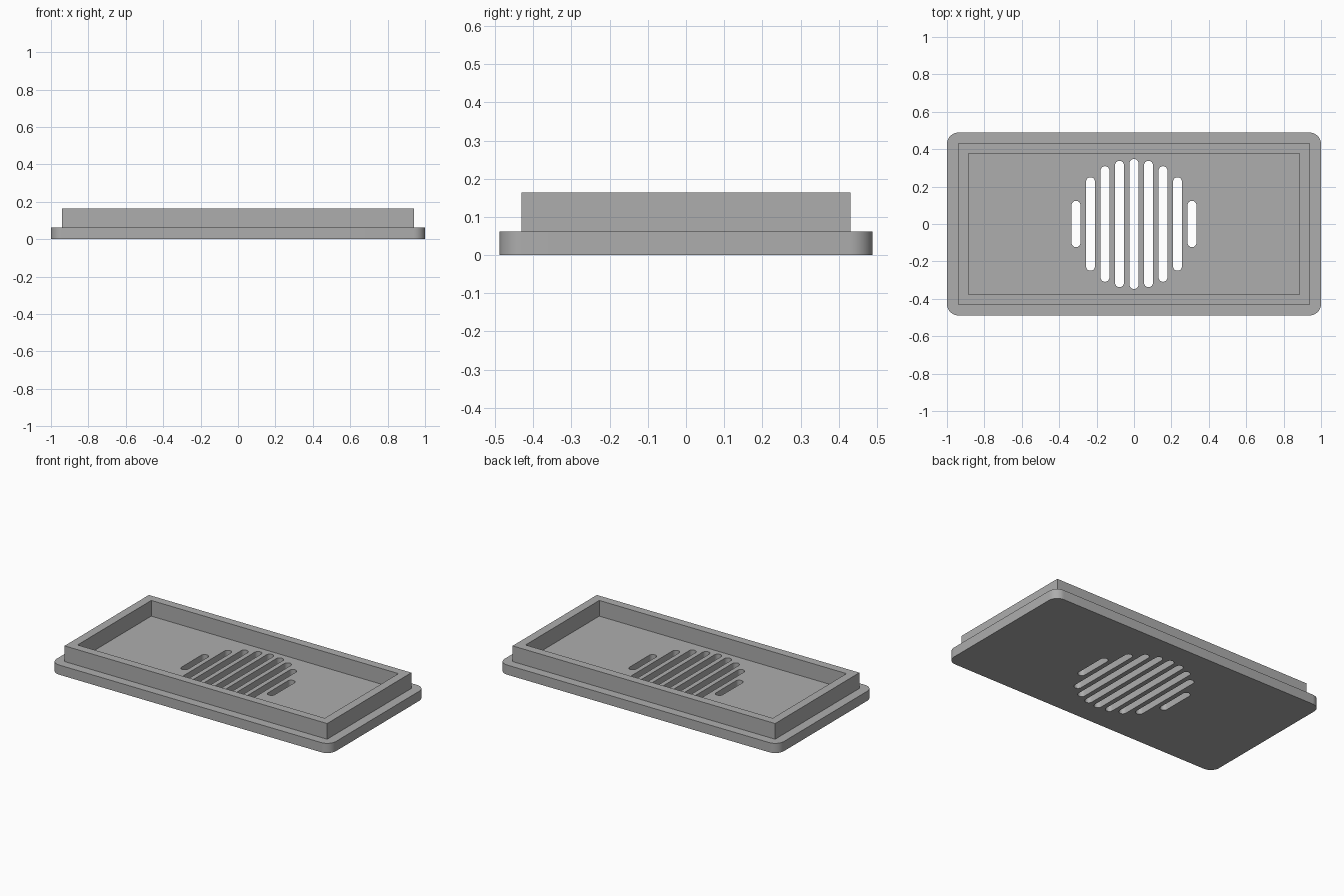
import bpy, bmesh, math

default = bpy.data.objects.get("Cube")
if default:
    bpy.data.objects.remove(default, do_unlink=True)

PLATE_TOP, WALL_TOP = 0.0625, 0.164

grey = bpy.data.materials.new("mid grey")
grey.use_nodes = True
colour = (0.42, 0.42, 0.42, 1)
grey.diffuse_color = colour
grey.node_tree.nodes["Principled BSDF"].inputs["Base Color"].default_value = colour


def rounded_outline(hx, hy, r, cx=0, steps=8):
    """Counter-clockwise rounded rectangle; steps counts segments per corner."""
    points = []
    for i, (sx, sy) in enumerate([(1, 1), (-1, 1), (-1, -1), (1, -1)]):
        for s in range(steps + 1):
            a = math.pi / 2 * (i + s / steps)
            p = (cx + sx * (hx - r) + r * math.cos(a), sy * (hy - r) + r * math.sin(a))
            if not points or math.dist(p, points[-1]) > 1e-5:
                points.append(p)
    if math.dist(points[0], points[-1]) < 1e-5:
        points.pop()
    return points


def add_prism(bm, outline, z0, z1):
    base = bm.faces.new([bm.verts.new((x, y, z0)) for x, y in outline])
    top = bmesh.ops.extrude_face_region(bm, geom=[base])["geom"]
    verts = [v for v in top if isinstance(v, bmesh.types.BMVert)]
    bmesh.ops.translate(bm, verts=verts, vec=(0, 0, z1 - z0))


def finish(bm, name):
    bmesh.ops.recalc_face_normals(bm, faces=bm.faces)
    mesh = bpy.data.meshes.new(name)
    bm.to_mesh(mesh)
    bm.free()
    mesh.materials.append(grey)
    obj = bpy.data.objects.new(name, mesh)
    bpy.context.collection.objects.link(obj)
    return obj


def activate(obj):
    bpy.ops.object.select_all(action="DESELECT")
    obj.select_set(True)
    bpy.context.view_layer.objects.active = obj


# Base plate with rounded corners
bm = bmesh.new()
add_prism(bm, rounded_outline(1, 0.489, 0.062, steps=12), 0, PLATE_TOP)
plate = finish(bm, "base_plate")

# Round-ended slots forming a circular grille
bm = bmesh.new()
half_lengths = [0.348, 0.338, 0.309, 0.25, 0.124]
for i in range(-4, 5):
    outline = rounded_outline(0.0235, half_lengths[abs(i)], 0.0235, cx=i * 0.0775)
    add_prism(bm, outline, -0.05, PLATE_TOP + 0.05)
cutter = finish(bm, "slot_cutter")
cutter.hide_render = True

activate(plate)
cut = plate.modifiers.new("slots", "BOOLEAN")
cut.operation = "DIFFERENCE"
cut.solver = "EXACT"
cut.object = cutter
bpy.ops.object.modifier_apply(modifier=cut.name)
bpy.data.objects.remove(cutter, do_unlink=True)
bpy.ops.object.shade_smooth_by_angle(angle=math.radians(30))

# Raised rectangular rim, open underneath where it meets the plate
bm = bmesh.new()
loops = []
for hx, hy, z in [(0.94, 0.431, PLATE_TOP), (0.94, 0.431, WALL_TOP),
                  (0.885, 0.377, WALL_TOP), (0.885, 0.377, PLATE_TOP)]:
    loops.append([bm.verts.new((sx * hx, sy * hy, z))
                  for sx, sy in [(1, 1), (-1, 1), (-1, -1), (1, -1)]])
for a, b in zip(loops, loops[1:]):
    for i in range(4):
        j = (i + 1) % 4
        bm.faces.new((a[j], a[i], b[i], b[j]))
rim = finish(bm, "raised_rim")
# Keep the rim's top facing upward
if max(rim.data.polygons, key=lambda p: p.center.z).normal.z < 0:
    rim.data.flip_normals()
